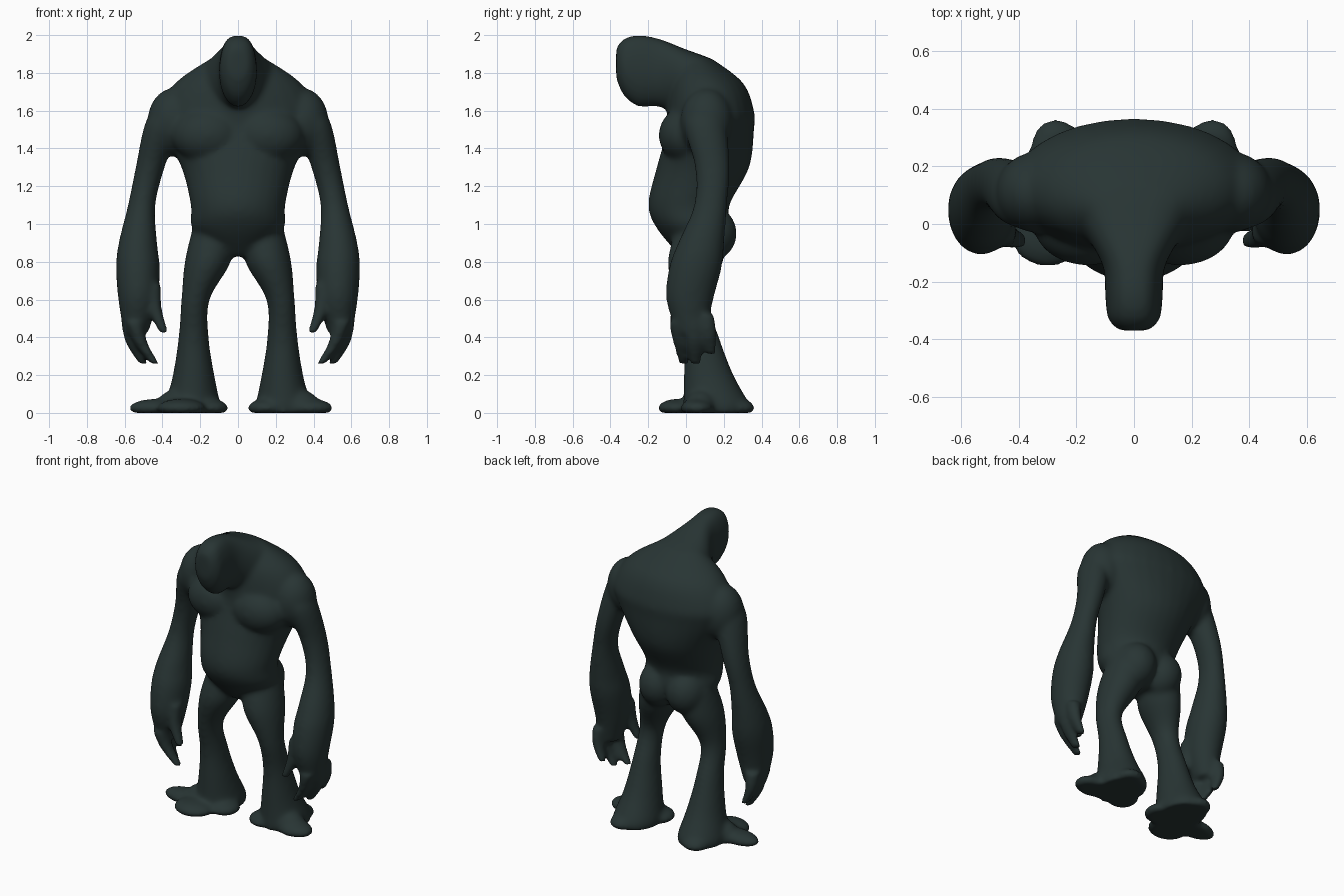
import bpy
import bmesh
from mathutils import Vector, Matrix
from math import cos, sin, tau, copysign

if "Cube" in bpy.data.objects:
    bpy.data.objects.remove(bpy.data.objects["Cube"])


def make_material(name, colour):
    material = bpy.data.materials.new(name)
    material.use_nodes = True
    material.diffuse_color = colour
    shader = material.node_tree.nodes["Principled BSDF"]
    shader.inputs["Base Color"].default_value = colour
    shader.inputs["Roughness"].default_value = 0.8
    return material


def refine(rows, steps=5):
    """Smooth interpolation between the given rings."""
    rows = [Vector(row) for row in rows]
    padded = [rows[0], *rows, rows[-1]]
    result = []
    for before, start, end, after in zip(padded, padded[1:], padded[2:], padded[3:]):
        leave, arrive = (end - before) / 2, (after - start) / 2
        for step in range(steps):
            t = step / steps
            ease = t * t * (3 - 2 * t)
            result.append(start.lerp(end, ease)
                          + leave * t * (1 - t) ** 2 - arrive * t * t * (1 - t))
    return result + [rows[-1]]


def loft(bm, rows, place, sides=28):
    """Closed tube through elliptic rings; place turns ring values into a point."""
    angles = [tau * side / sides for side in range(sides)]
    rings = [[bm.verts.new(place(row, cos(angle), sin(angle))) for angle in angles]
             for row in refine(rows)]
    for low, high in zip(rings, rings[1:]):
        for side in range(sides):
            previous = side - 1
            bm.faces.new((low[previous], low[side], high[side], high[previous]))
    bm.faces.new(rings[0])
    bm.faces.new(rings[-1])


def upright_ring(row, u, v):
    height, y, half_width, half_depth = row
    return half_width * u, y + half_depth * v, height


def forward_ring(row, u, v):
    """Head rings are slightly squared across the crown."""
    y, height, half_width, half_height = row
    wide = copysign(abs(u) ** 0.7, u) if v > 0 else u
    return half_width * wide, y, height + half_height * v


def limb_ring(row, u, v):
    """Limbs are a little deeper than they are wide."""
    x, y, height, radius = row
    return x + radius * u, y + 1.2 * radius * v, height


def mirrored(rows, side):
    return [(side * x, *rest) for x, *rest in rows]


def blob(bm, centre, radii):
    """Ellipsoid, flattened where it meets the ground."""
    matrix = Matrix.Translation(centre) @ Matrix.Diagonal((*radii, 1))
    made = bmesh.ops.create_uvsphere(bm, u_segments=24, v_segments=16,
                                     radius=1, matrix=matrix)
    for vert in made["verts"]:
        vert.co.z = max(vert.co.z, 0)


def add_digit(bm, side, knuckle, tip):
    """Tapered finger, bowed outward at the middle joint."""
    middle = Vector(knuckle).lerp(tip, 0.5) + Vector((0.02, 0, 0))
    rows = [(*knuckle, 0.045), (*middle, 0.038), (*tip, 0.025)]
    loft(bm, mirrored(rows, side), limb_ring, sides=14)


def add_foot_lobe(bm, x, y, half_width, half_depth, height=0.05):
    blob(bm, (x, y, 0.025), (half_width, half_depth, height))


bm = bmesh.new()

# Torso: height, y, half width, half depth
torso = [
    (0.83, 0.06, 0.09, 0.09),
    (0.97, 0.04, 0.24, 0.19),
    (1.1, 0.015, 0.25, 0.215),
    (1.3, 0.09, 0.3, 0.245),
    (1.5, 0.13, 0.4, 0.23),
    (1.6, 0.13, 0.42, 0.23),
    (1.75, 0.11, 0.33, 0.19),
    (1.88, 0.06, 0.14, 0.07),
]
loft(bm, torso, upright_ring)

# Head and neck: y, height, half width, half height
head = [
    (-0.37, 1.85, 0.05, 0.08),
    (-0.33, 1.83, 0.09, 0.15),
    (-0.25, 1.81, 0.1, 0.19),
    (-0.14, 1.8, 0.11, 0.18),
    (0, 1.74, 0.19, 0.185),
    (0.1, 1.72, 0.24, 0.17),
]
loft(bm, head, forward_ring)

# Limbs: x, y, height, radius
arm = [
    (0.36, 0.11, 1.65, 0.06),
    (0.4, 0.1, 1.53, 0.093),
    (0.465, 0.14, 1.3, 0.077),
    (0.51, 0.13, 1.1, 0.073),
    (0.53, 0.08, 0.9, 0.102),
    (0.53, 0.05, 0.77, 0.116),
    (0.53, 0.02, 0.6, 0.104),
    (0.54, 0.03, 0.42, 0.065),
]
leg = [
    (0.13, 0.08, 0.98, 0.11),
    (0.16, 0.05, 0.8, 0.122),
    (0.225, 0.03, 0.6, 0.075),
    (0.235, 0.08, 0.4, 0.08),
    (0.235, 0.12, 0.2, 0.11),
    (0.24, 0.16, 0.05, 0.145),
    (0.24, 0.16, 0, 0.145),
]

for side in (-1, 1):
    loft(bm, mirrored(arm, side), limb_ring)
    loft(bm, mirrored(leg, side), limb_ring)

    # Shoulder, chest and seat muscles
    blob(bm, (side * 0.34, 0.11, 1.54), (0.14, 0.14, 0.18))
    blob(bm, (side * 0.16, 0, 1.47), (0.19, 0.145, 0.15))
    blob(bm, (side * 0.1, 0.12, 0.95), (0.13, 0.15, 0.15))

    # Three fingers and a thumb
    add_digit(bm, side, knuckle=(0.55, -0.04, 0.48), tip=(0.44, -0.01, 0.26))
    add_digit(bm, side, knuckle=(0.575, 0.04, 0.48), tip=(0.5, 0.05, 0.26))
    add_digit(bm, side, knuckle=(0.57, 0.1, 0.52), tip=(0.53, 0.13, 0.31))
    add_digit(bm, side, knuckle=(0.45, -0.02, 0.68), tip=(0.39, -0.06, 0.42))

    # Heel and inner ball of each foot
    add_foot_lobe(bm, side * 0.27, 0.28, 0.085, 0.085)
    add_foot_lobe(bm, side * 0.15, 0.07, 0.1, 0.1)

    # Instep sloping down to the outer toe
    add_foot_lobe(bm, side * 0.32, 0.08, 0.12, 0.09, height=0.1)

# Outer toes, and the broader front of the right foot
add_foot_lobe(bm, 0.38, 0.06, 0.125, 0.09)
add_foot_lobe(bm, -0.43, 0.06, 0.15, 0.08)
add_foot_lobe(bm, -0.3, -0.04, 0.13, 0.11)

bmesh.ops.recalc_face_normals(bm, faces=bm.faces)
mesh = bpy.data.meshes.new("body")
bm.to_mesh(mesh)
bm.free()
mesh.materials.append(make_material("dark_green_skin", (0.021, 0.035, 0.034, 1)))
body = bpy.data.objects.new("body", mesh)
bpy.context.collection.objects.link(body)

# Fuse the parts into one soft skin
fuse = body.modifiers.new("fuse", "REMESH")
fuse.mode = "VOXEL"
fuse.voxel_size = 0.013
fuse.use_smooth_shade = True
soften = body.modifiers.new("soften", "SMOOTH")
soften.factor = 0.5
soften.iterations = 16
